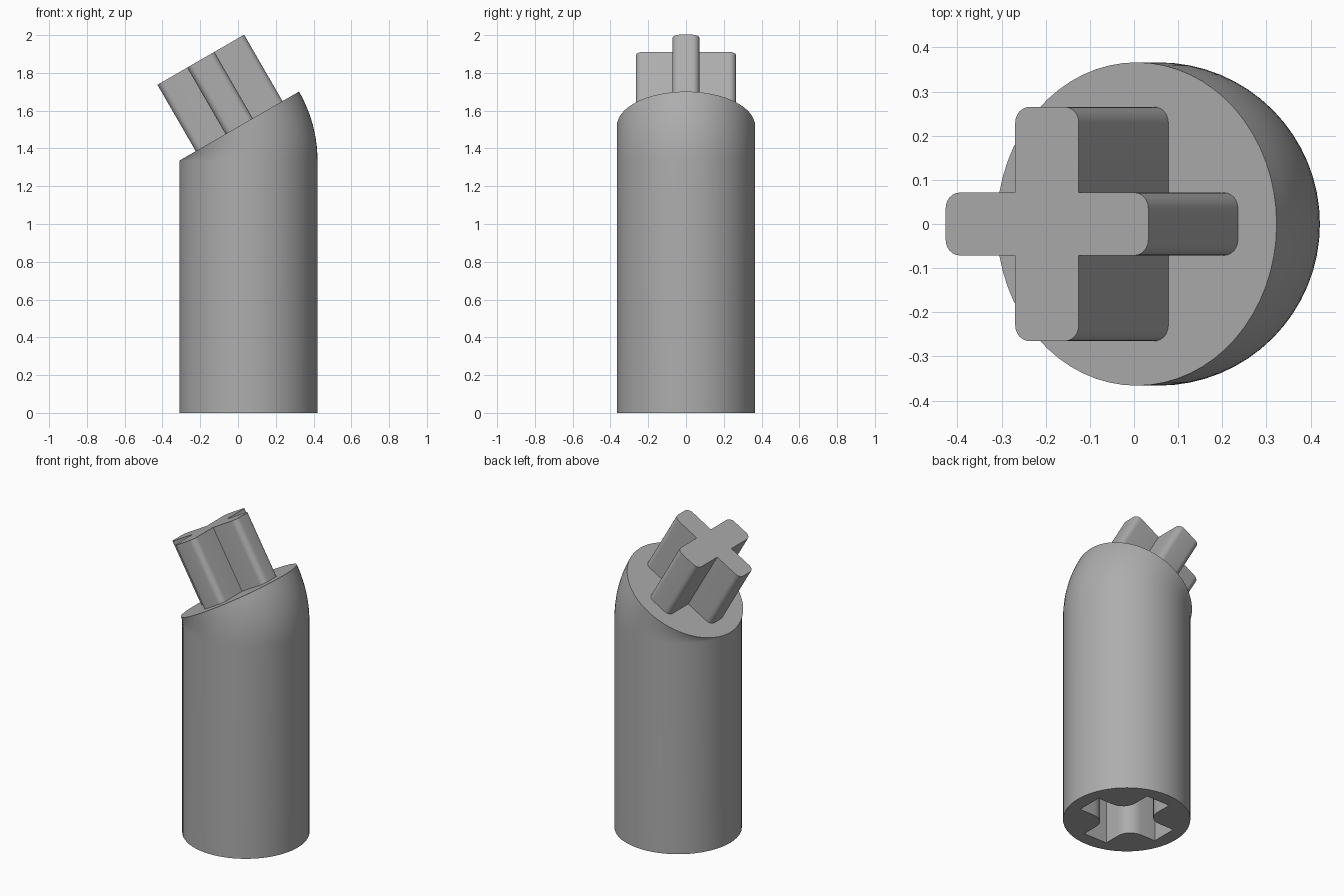
import bpy, bmesh, math
from mathutils import Matrix, Vector

if "Cube" in bpy.data.objects:
    bpy.data.objects.remove(bpy.data.objects["Cube"])

R = 0.366                        # body radius
CX = 0.055                       # body axis
BEND_Z = 1.335                   # where the bend starts
TILT = math.radians(30)
PIVOT = Vector((CX - R, 0, BEND_Z))

grey = bpy.data.materials.new("grey plastic")
grey.diffuse_color = (0.42, 0.42, 0.42, 1)
grey.use_nodes = True
grey.node_tree.nodes["Principled BSDF"].inputs["Base Color"].default_value = grey.diffuse_color


def make_object(name, bm):
    bmesh.ops.remove_doubles(bm, verts=bm.verts, dist=1e-5)
    bmesh.ops.recalc_face_normals(bm, faces=bm.faces)
    mesh = bpy.data.meshes.new(name)
    bm.to_mesh(mesh)
    bm.free()
    mesh.materials.append(grey)
    obj = bpy.data.objects.new(name, mesh)
    bpy.context.collection.objects.link(obj)
    return obj


def activate(obj):
    bpy.ops.object.select_all(action='DESELECT')
    obj.select_set(True)
    bpy.context.view_layer.objects.active = obj


def bridge(bm, low, high):
    n = len(low)
    for i in range(n):
        j = (i + 1) % n
        bm.faces.new((low[i], low[j], high[j], high[i]))


def rounded(points, radii, steps=6):
    """Replace each corner of a right-angled outline by a circular arc."""
    out = []
    for i, (p, r) in enumerate(zip(points, radii)):
        if r == 0:
            out.append(p)
            continue
        a = (points[i - 1] - p).normalized() * r
        b = (points[(i + 1) % len(points)] - p).normalized() * r
        for k in range(steps + 1):
            t = k / steps * math.pi / 2
            out.append(p + a * (1 - math.sin(t)) + b * (1 - math.cos(t)))
    return out


def cross_prism(name, reach, half_x, half_y, tip_r, inner_r, z0, z1, matrix):
    """Cross section: half_x is the width of the y arms, half_y of the x arms."""
    e, a, b = reach, half_x, half_y
    pts = [Vector(p) for p in ((e, -b), (e, b), (a, b), (a, e), (-a, e), (-a, b),
                               (-e, b), (-e, -b), (-a, -b), (-a, -e), (a, -e), (a, -b))]
    outline = rounded(pts, [tip_r, tip_r, inner_r] * 4)
    bm = bmesh.new()
    low, high = ([bm.verts.new(matrix @ Vector((p.x, p.y, z))) for p in outline]
                 for z in (z0, z1))
    bridge(bm, low, high)
    bm.faces.new(low)
    bm.faces.new(high)
    return make_object(name, bm)


# Body: straight shaft, then a circle swung about its left edge
bm = bmesh.new()
SEG, BEND = 64, 10
circle = [Vector((CX + R * math.cos(t), R * math.sin(t), BEND_Z))
          for t in (2 * math.pi * i / SEG for i in range(SEG))]
rings = [[bm.verts.new((p.x, p.y, 0)) for p in circle]]
for k in range(BEND + 1):
    rot = Matrix.Rotation(-TILT * k / BEND, 3, 'Y')
    rings.append([bm.verts.new(PIVOT + rot @ (p - PIVOT)) for p in circle])
for low, high in zip(rings, rings[1:]):
    bridge(bm, low, high)
bm.faces.new(rings[0])
bm.faces.new(rings[-1])
body = make_object("body", bm)

# Cross-shaped socket in the bottom
cutter = cross_prism("socket_cutter", 0.28, 0.082, 0.082, 0, 0.09, -0.1, 0.8,
                     Matrix.Translation((CX, 0, 0)))
activate(body)
cut = body.modifiers.new("socket", 'BOOLEAN')
cut.operation = 'DIFFERENCE'
cut.solver = 'EXACT'
cut.object = cutter
bpy.ops.object.modifier_apply(modifier=cut.name)
bpy.data.objects.remove(cutter)

# Cross axle standing on the tilted face
tilt = Matrix.Rotation(-TILT, 4, 'Y')
seat = PIVOT + tilt.to_3x3() @ Vector((R, 0, 0))
axle = cross_prism("axle", 0.265, 0.083, 0.071, 0.036, 0, -0.01, 0.406,
                   Matrix.Translation(seat) @ tilt)

for obj in (body, axle):
    activate(obj)
    bpy.ops.object.shade_smooth_by_angle(angle=math.radians(35))
